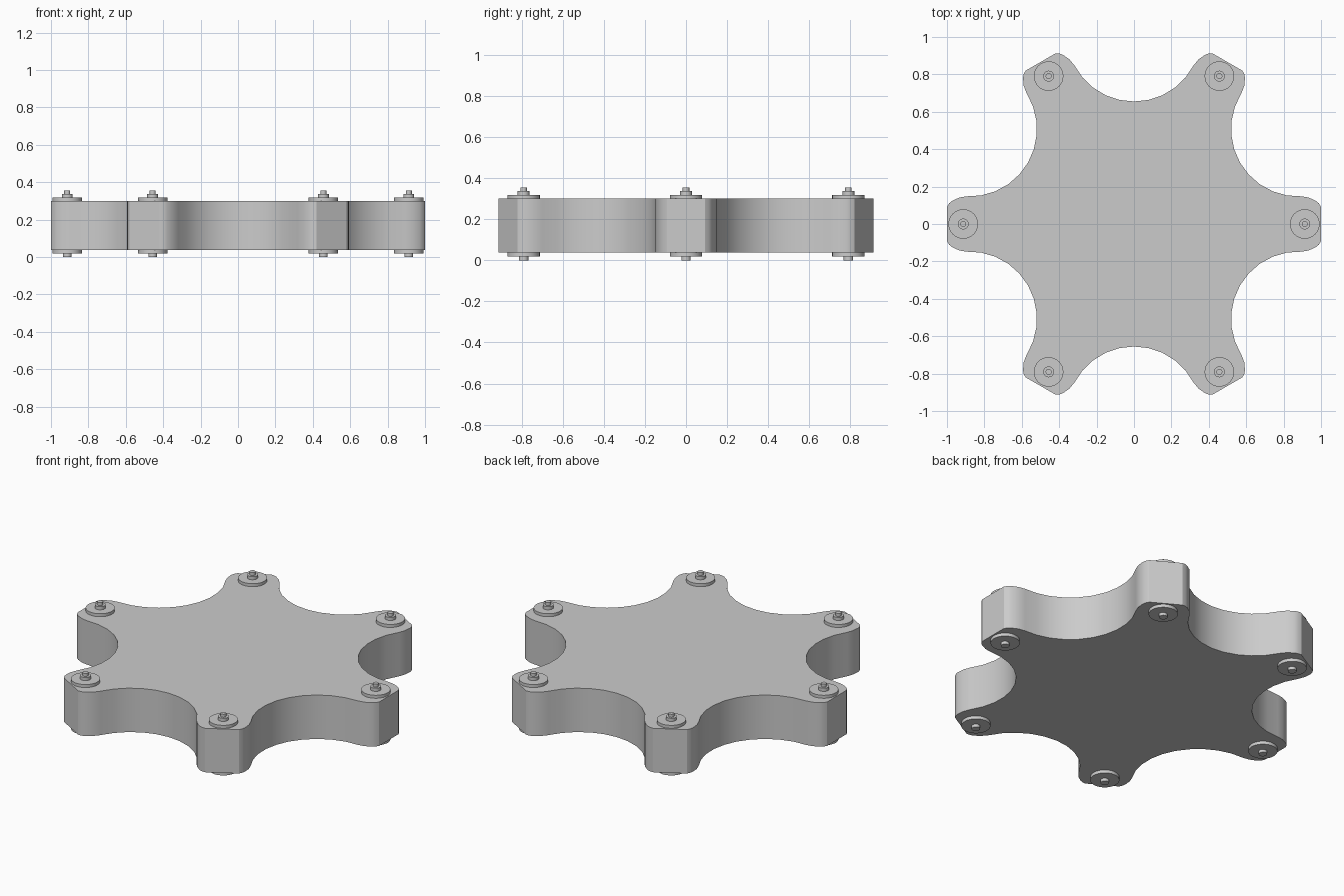
import bpy, bmesh, math
from mathutils import Matrix, Vector

cube = bpy.data.objects.get("Cube")
if cube:
    bpy.data.objects.remove(cube, do_unlink=True)

grey = bpy.data.materials.new("plain_grey")
grey.use_nodes = True
COLOUR = (0.6, 0.6, 0.6, 1)
grey.diffuse_color = COLOUR
grey.node_tree.nodes["Principled BSDF"].inputs["Base Color"].default_value = COLOUR

ARMS = 6
BOLT_RADIUS = 0.913


def finish(name, bm):
    mesh = bpy.data.meshes.new(name)
    bmesh.ops.recalc_face_normals(bm, faces=bm.faces)
    bm.to_mesh(mesh)
    bm.free()
    mesh.materials.append(grey)
    obj = bpy.data.objects.new(name, mesh)
    bpy.context.collection.objects.link(obj)
    bpy.ops.object.select_all(action="DESELECT")
    obj.select_set(True)
    bpy.context.view_layer.objects.active = obj
    bpy.ops.object.shade_smooth_by_angle(angle=math.radians(28))
    return obj


def valley():
    """One scoop between two arms, centred on +y, with the rounded arm corners."""
    corner = [(0.42, 0.912), (0.398, 0.911), (0.379, 0.904), (0.345, 0.88)]
    arc = []
    for i in range(11):
        a = math.radians(62.5 - 12.5 * i)
        arc.append((0.36 * math.sin(a), 1.015 - 0.36 * math.cos(a)))
    return corner + arc + [(-x, y) for x, y in reversed(corner)]


# Six-armed plate
bm = bmesh.new()
outline = []
for k in range(ARMS):
    turn = Matrix.Rotation(k * math.tau / ARMS, 3, "Z")
    outline += [bm.verts.new(turn @ Vector((x, y, 0.037))) for x, y in valley()]
base = bm.faces.new(outline)
top = bmesh.ops.extrude_face_region(bm, geom=[base], use_keep_orig=True)
bmesh.ops.translate(bm, vec=(0, 0, 0.263),
                    verts=[g for g in top["geom"] if isinstance(g, bmesh.types.BMVert)])
finish("star_plate", bm)


def disc(name, x, y, radius, low, high):
    bm = bmesh.new()
    bmesh.ops.create_cone(bm, cap_ends=True, segments=32, radius1=radius, radius2=radius,
                          depth=high - low,
                          matrix=Matrix.Translation((x, y, (low + high) / 2)))
    finish(name, bm)


# Washers, nuts and bolt ends on every arm
PARTS = [
    ("top_washer", 0.079, 0.295, 0.318),
    ("top_nut", 0.029, 0.31, 0.337),
    ("top_bolt_end", 0.016, 0.33, 0.355),
    ("bottom_washer", 0.079, 0.018, 0.042),
    ("bottom_bolt_end", 0.023, 0.0, 0.025),
]
for k in range(ARMS):
    a = k * math.tau / ARMS
    for name, radius, low, high in PARTS:
        disc(f"{name}_{k + 1}", BOLT_RADIUS * math.cos(a), BOLT_RADIUS * math.sin(a),
             radius, low, high)
